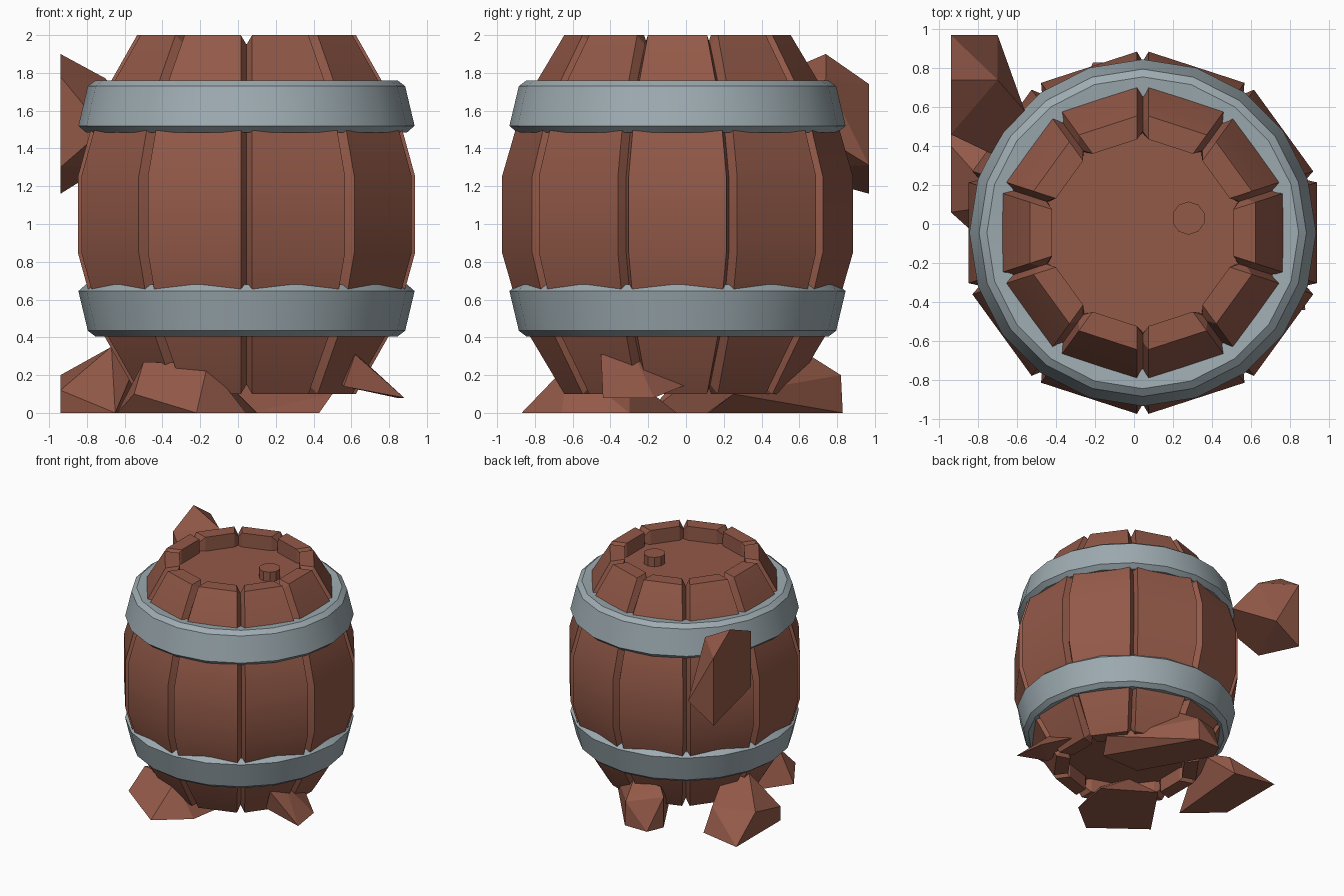
import bpy, bmesh, math
from mathutils import Vector

if "Cube" in bpy.data.objects:
    bpy.data.objects.remove(bpy.data.objects["Cube"])

CENTER = Vector((0.045, -0.045, 0))
STAVES = 10
MID = 1.05


def material(name, rgb):
    mat = bpy.data.materials.new(name)
    mat.use_nodes = True
    mat.diffuse_color = (*rgb, 1)
    mat.node_tree.nodes["Principled BSDF"].inputs["Base Color"].default_value = (*rgb, 1)
    return mat


wood = material("reddish_wood", (0.29, 0.10, 0.065))
steel = material("grey_steel", (0.34, 0.41, 0.44))


def finish(bm, name, mat, smooth=False):
    bmesh.ops.recalc_face_normals(bm, faces=bm.faces[:])
    mesh = bpy.data.meshes.new(name)
    bm.to_mesh(mesh)
    bm.free()
    mesh.materials.append(mat)
    obj = bpy.data.objects.new(name, mesh)
    bpy.context.collection.objects.link(obj)
    if smooth:
        bpy.ops.object.select_all(action="DESELECT")
        obj.select_set(True)
        bpy.context.view_layer.objects.active = obj
        bpy.ops.object.shade_smooth_by_angle(angle=math.radians(25))
    return obj


def polar(r, angle, z):
    return CENTER + Vector((r * math.cos(angle), r * math.sin(angle), z))


def bridge(bm, rows, closed):
    """Join consecutive rows of vertices; the rows themselves form a loop."""
    for a, b in zip(rows, rows[1:] + rows[:1]):
        n = len(a)
        for i in range(n if closed else n - 1):
            j = (i + 1) % n
            bm.faces.new((a[i], a[j], b[j], b[i]))


# Staves: bulged planks with bevelled seams, mirrored top to bottom
# Each row: radius, height above the middle, seam inset, seam drop
upper = [(0.93, 0.2, 0.05, 0), (0.82, 0.58, 0.05, 0),
         (0.60, 0.95, 0.04, 0.05), (0.48, 0.95, -0.04, 0.05),
         (0.48, 0.78, -0.03, 0)]
profile = upper + [(r, -h, inset, -drop) for r, h, inset, drop in reversed(upper)]
half = math.pi / STAVES
for k in range(STAVES):
    middle = math.pi / 2 + (2 * k + 1) * half
    bm = bmesh.new()
    rows = []
    for r, h, inset, drop in profile:
        gap = 0.03 / r
        seam = (r - inset, MID + h - drop)
        edge = (r, MID + h)
        rows.append([bm.verts.new(polar(p[0], middle + a, p[1])) for p, a in
                     ((seam, -half), (edge, gap - half), (edge, half - gap), (seam, half))])
    bridge(bm, rows, False)
    for i in (0, -1):
        bm.faces.new([row[i] for row in rows])
    finish(bm, f"stave_{k + 1}", wood, True)


# Lids and plug
def cylinder(name, x, y, r, low, high, sides):
    bm = bmesh.new()
    rings = [[bm.verts.new((x + r * math.sin(math.tau * i / sides),
                            y + r * math.cos(math.tau * i / sides), z))
              for i in range(sides)] for z in (low, high)]
    for i in range(sides):
        j = (i + 1) % sides
        bm.faces.new((rings[0][i], rings[0][j], rings[1][j], rings[1][i]))
    for ring in rings:
        bm.faces.new(ring)
    return finish(bm, name, wood)


cylinder("top_lid", CENTER.x, CENTER.y, 0.53, 1.84, 1.88, STAVES)
cylinder("bottom_lid", CENTER.x, CENTER.y, 0.53, 0.22, 0.26, STAVES)
cylinder("plug", 0.28, 0.03, 0.085, 1.86, 1.96, 10)


# Hoops: tapered steel bands, the lower one flipped
def hoop(name, base, direction):
    section = [(0.85, 0), (0.89, 0.035), (0.84, 0.245), (0.80, 0.275),
               (0.70, 0.265), (0.78, 0)]
    bm = bmesh.new()
    sides = 20
    rows = [[bm.verts.new(polar(r, math.pi / 2 + math.tau * i / sides, base + direction * h))
             for i in range(sides)] for r, h in section]
    bridge(bm, rows, True)
    finish(bm, name, steel, True)


hoop("upper_hoop", 1.485, 1)
hoop("lower_hoop", 0.68, -1)


# Angular chunks wedged against and under the barrel
def chunk(name, points):
    bm = bmesh.new()
    for p in points:
        bm.verts.new(p)
    bmesh.ops.convex_hull(bm, input=bm.verts[:])
    bmesh.ops.delete(bm, geom=[v for v in bm.verts if not v.link_faces], context="VERTS")
    bmesh.ops.dissolve_limit(bm, angle_limit=math.radians(4),
                             verts=bm.verts[:], edges=bm.edges[:])
    finish(bm, name, wood)


chunk("back_shard", [
    (-.94, .74, 1.9), (-.7, .74, 1.77), (-.94, .97, 1.74), (-.7, .97, 1.31),
    (-.94, .97, 1.16), (-.94, .46, 1.78), (-.94, .46, 1.3), (-.56, .58, 1.55),
    (-.71, .35, 1.5)])
chunk("side_foot", [
    (-.94, .66, 0), (-.58, .59, 0), (-.94, .06, 0), (-.94, .06, .12), (-.51, .22, .33),
    (-.67, .1, .35), (-.94, .4, .2), (-.6, .5, .2), (-.65, -.2, 0)])
chunk("back_foot", [
    (-.21, .83, 0), (-.27, .69, 0), (-.27, .69, .26), (0, .82, .2), (0, .83, 0),
    (.05, .63, .32), (-.2, .63, .31), (.43, .12, 0), (.5, .25, .1), (.06, .11, 0)])
chunk("front_foot", [
    (-.64, -.55, 0), (-.22, -.87, 0), (.04, -.66, 0), (.1, -.3, 0), (-.3, -.05, 0),
    (-.55, -.7, .1), (-.5, -.55, .27), (-.16, -.62, .26), (-.2, -.3, .2)])
chunk("right_splinter", [
    (.88, -.44, .08), (.62, -.45, .31), (.64, -.27, .3), (.56, -.42, .14),
    (.84, -.17, .08), (.6, .03, .16), (.5, -.2, .22)])
